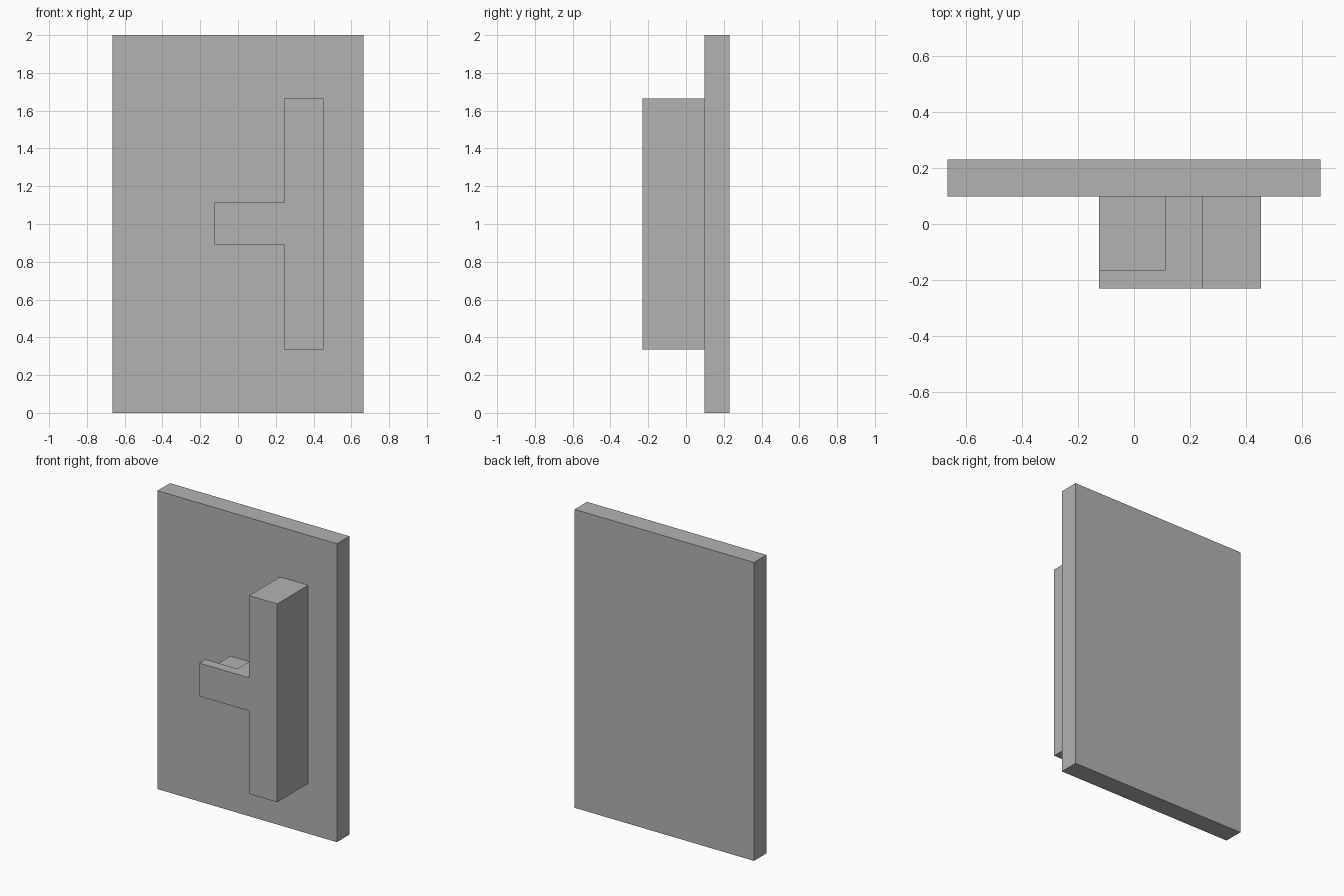
import bpy
import bmesh

cube = bpy.data.objects.get("Cube")
if cube:
    bpy.data.objects.remove(cube, do_unlink=True)

grey = bpy.data.materials.new("plain_grey")
grey.use_nodes = True
grey.diffuse_color = (0.45, 0.45, 0.45, 1)
grey.node_tree.nodes["Principled BSDF"].inputs["Base Color"].default_value = grey.diffuse_color


def extrude_profile(name, profile, y_front, y_back):
    """Extrude an (x, z) outline from y_front to y_back."""
    bm = bmesh.new()
    face = bm.faces.new([bm.verts.new((x, y_front, z)) for x, z in profile])
    ext = bmesh.ops.extrude_face_region(bm, geom=[face])
    moved = [v for v in ext["geom"] if isinstance(v, bmesh.types.BMVert)]
    bmesh.ops.translate(bm, verts=moved, vec=(0, y_back - y_front, 0))
    bmesh.ops.recalc_face_normals(bm, faces=bm.faces)
    mesh = bpy.data.meshes.new(name)
    bm.to_mesh(mesh)
    bm.free()
    mesh.materials.append(grey)
    obj = bpy.data.objects.new(name, mesh)
    bpy.context.collection.objects.link(obj)
    return obj


def rect(x0, x1, z0, z1):
    return [(x0, z0), (x1, z0), (x1, z1), (x0, z1)]


FRONT, PLATE_FRONT, BACK = -0.23, 0.098, 0.23
BAR_LEFT, BAR_RIGHT, ARM_END = 0.243, 0.452, -0.125
BAR_LOW, BAR_HIGH = 0.336, 1.665
ARM_LOW, ARM_HIGH = 0.892, 1.114
WEB_LOW, WEB_HIGH = 0.968, 1.036

# Back plate
extrude_profile("back_plate", rect(-0.665, 0.665, 0, 2), PLATE_FRONT, BACK)

# Upright bar with side arm, in one piece
outline = [
    (BAR_LEFT, BAR_LOW), (BAR_RIGHT, BAR_LOW), (BAR_RIGHT, BAR_HIGH),
    (BAR_LEFT, BAR_HIGH), (BAR_LEFT, ARM_HIGH), (ARM_END, ARM_HIGH),
    (ARM_END, ARM_LOW), (BAR_LEFT, ARM_LOW),
]
handle = extrude_profile("handle", outline, FRONT, PLATE_FRONT)

# Recesses above and below the arm's web, behind its front lip
for name, low, high in (("upper_recess", WEB_HIGH, ARM_HIGH + 0.1),
                        ("lower_recess", ARM_LOW - 0.1, WEB_LOW)):
    cutter = extrude_profile(name, rect(ARM_END - 0.1, 0.11, low, high),
                             -0.164, PLATE_FRONT + 0.1)
    cutter.hide_render = True
    mod = handle.modifiers.new(name, 'BOOLEAN')
    mod.operation = 'DIFFERENCE'
    mod.solver = 'EXACT'
    mod.object = cutter
    bpy.context.view_layer.objects.active = handle
    bpy.ops.object.modifier_apply(modifier=mod.name)
    bpy.data.objects.remove(cutter, do_unlink=True)
